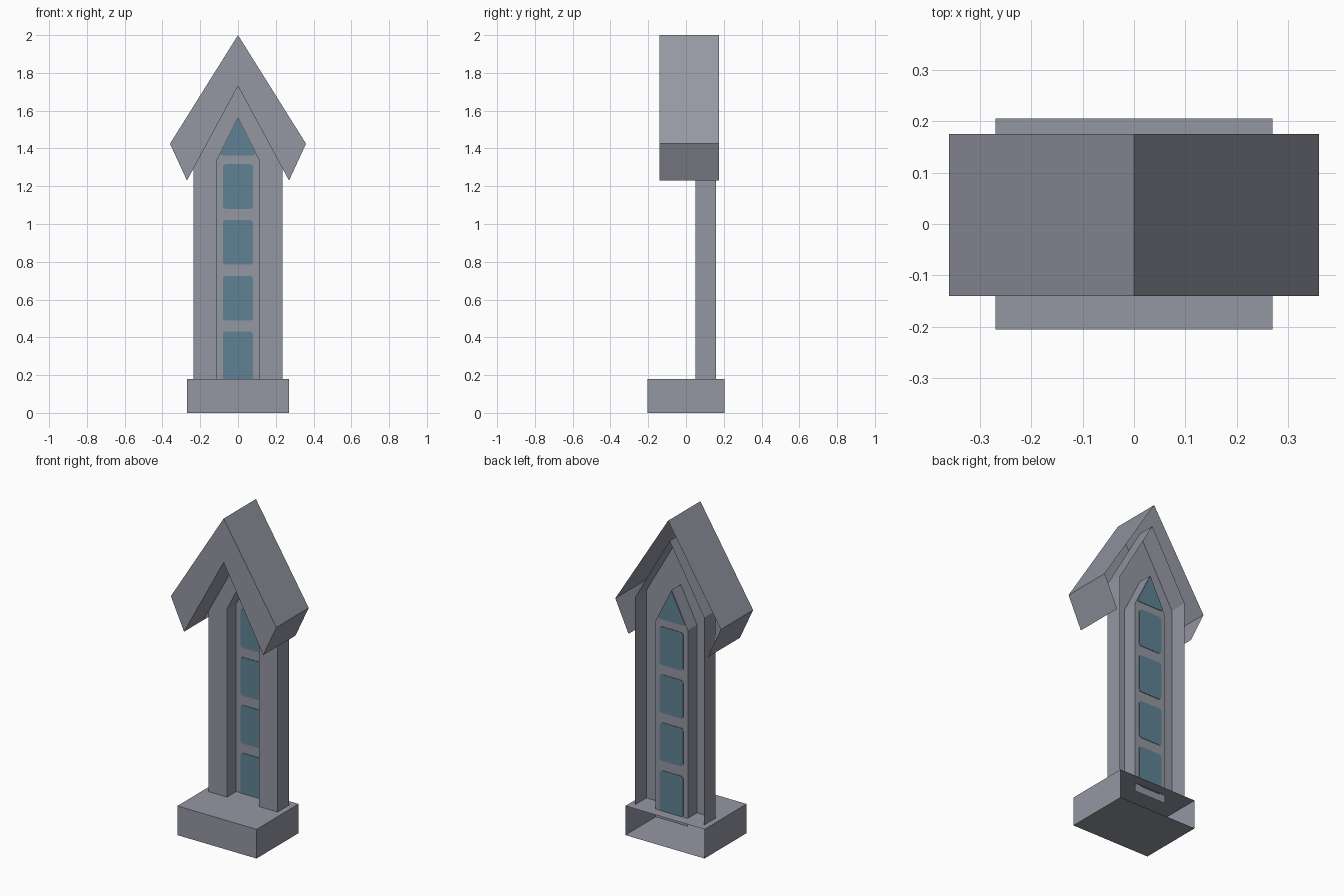
import bpy, bmesh, math

if "Cube" in bpy.data.objects:
    bpy.data.objects.remove(bpy.data.objects["Cube"])


def material(name, rgb):
    m = bpy.data.materials.new(name)
    m.diffuse_color = (*rgb, 1)
    m.use_nodes = True
    m.node_tree.nodes["Principled BSDF"].inputs["Base Color"].default_value = m.diffuse_color
    return m


STONE = material("grey stone", (0.30, 0.31, 0.365))
GLASS = material("blue glass", (0.115, 0.225, 0.295))


def add(name, bm, mat, fix_normals=True):
    if fix_normals:
        bmesh.ops.recalc_face_normals(bm, faces=bm.faces[:])
    me = bpy.data.meshes.new(name)
    bm.to_mesh(me)
    bm.free()
    me.materials.append(mat)
    ob = bpy.data.objects.new(name, me)
    bpy.context.collection.objects.link(ob)
    return ob


def mirror(half):
    """Full path from a right-hand half, running from low right over the peak to low left."""
    return half + [(-x, z) for x, z in reversed(half) if x > 0]


def face(bm, pts, y):
    return bm.faces.new([bm.verts.new((x, y, z)) for x, z in pts])


def wall(bm, path, y0, y1):
    """Strip of faces following a front-view path between two depths."""
    a = [bm.verts.new((x, y0, z)) for x, z in path]
    b = [bm.verts.new((x, y1, z)) for x, z in path]
    for i in range(len(path) - 1):
        bm.faces.new((a[i], a[i + 1], b[i + 1], b[i]))


def weld(bm):
    bmesh.ops.remove_doubles(bm, verts=bm.verts[:], dist=1e-5)


# Base: block left open at the back
bm = bmesh.new()
rect = [(-0.27, 0), (0.27, 0), (0.27, 0.18), (-0.27, 0.18)]
face(bm, rect, -0.205)
wall(bm, rect + rect[:1], -0.205, 0.205)
weld(bm)
add("base", bm, STONE)

# Roof hood: thick chevron shell, open at the back
roof_out = mirror([(0.27, 1.23), (0.36, 1.425), (0, 2.0)])
roof_in = mirror([(0.27, 1.23), (0, 1.73)])
bm = bmesh.new()
face(bm, roof_out + roof_in[1:-1][::-1], -0.14)
wall(bm, roof_out, -0.14, 0.175)
wall(bm, roof_in, -0.14, 0.05)
weld(bm)
add("roof_hood", bm, STONE)

# Frame: pointed surround with outer sides and a deep reveal
FRONT, BACK, PANEL = 0.05, 0.16, 0.14
frame_out = mirror([(0.235, 0.18), (0.235, 1.46), (0, 1.87)])
opening = mirror([(0.11, 0.18), (0.11, 1.34), (0, 1.56)])
bm = bmesh.new()
face(bm, frame_out + opening[::-1], FRONT)
wall(bm, frame_out, FRONT, BACK)
wall(bm, opening, FRONT, PANEL)
weld(bm)
add("window_frame", bm, STONE)

# Panel that holds the panes, running a little way into the base
bm = bmesh.new()
face(bm, mirror([(0.11, 0.13), (0.11, 1.34), (0, 1.56)]), PANEL)
add("window_panel", bm, STONE, False)


def pane(name, pts):
    """Thin glass plate showing on both sides of the panel."""
    bm = bmesh.new()
    f = face(bm, pts, PANEL - 0.003)
    r = bmesh.ops.extrude_face_region(bm, geom=[f])
    for v in r["geom"]:
        if isinstance(v, bmesh.types.BMVert):
            v.co.y += 0.006
    add(name, bm, GLASS)


def rounded(w, z0, z1, r=0.016):
    pts = []
    corners = [(w - r, z1 - r), (r - w, z1 - r), (r - w, z0 + r), (w - r, z0 + r)]
    for q, (cx, cz) in enumerate(corners):
        for k in range(4):
            a = math.radians(90 * q + 30 * k)
            pts.append((cx + r * math.cos(a), cz + r * math.sin(a)))
    return pts


# Four square panes and the pointed top pane
for i in range(4):
    z1 = 0.43 + 0.2955 * i
    pane(f"pane_{i + 1}", rounded(0.08, z1 - (0.255 if i == 0 else 0.236), z1))
pane("top_pane", mirror([(0.08, 1.362), (0.093, 1.37), (0, 1.556)]))
